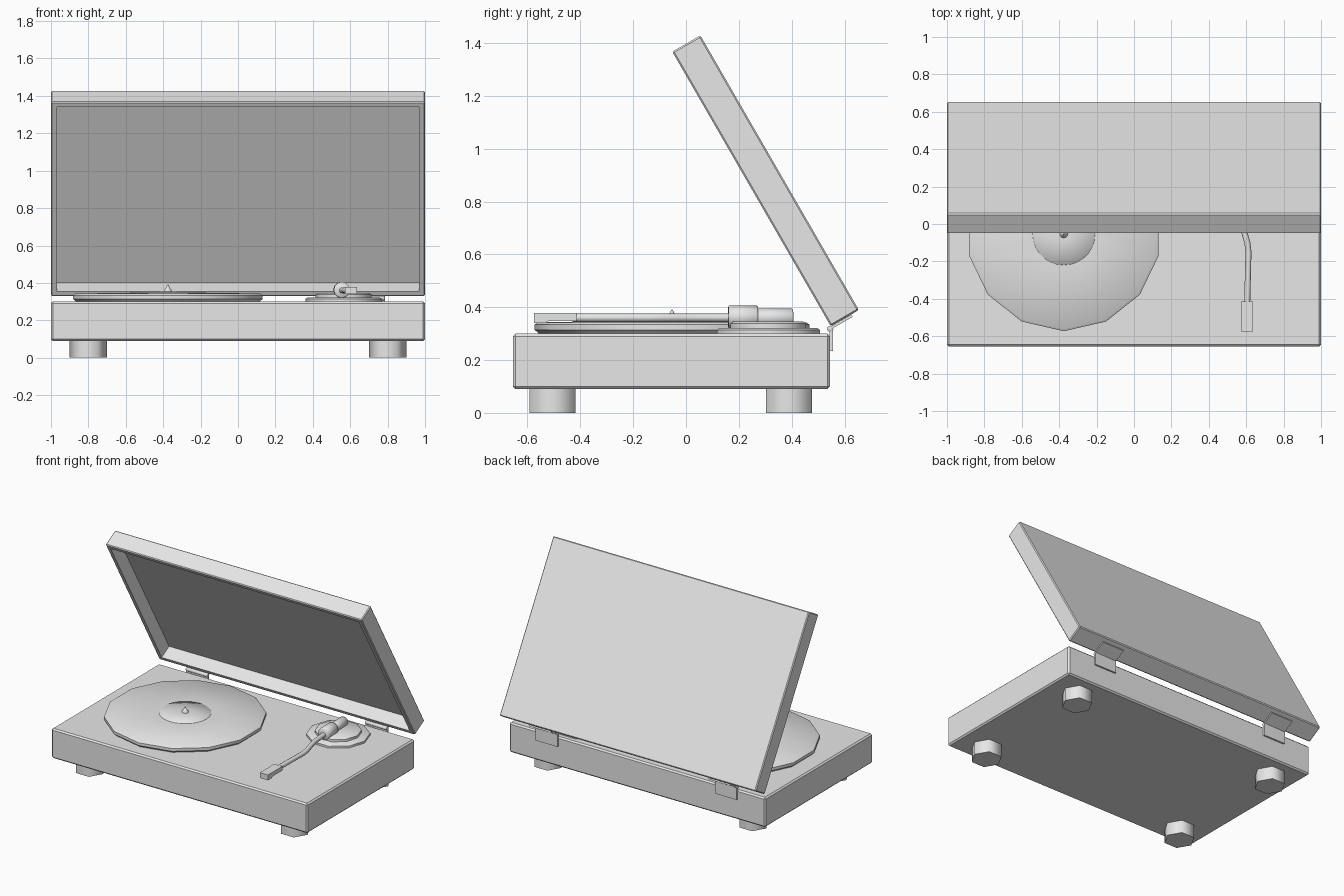
import bpy, bmesh
from math import pi, sin, cos, radians
from mathutils import Vector, Matrix

cube = bpy.data.objects.get("Cube")
if cube:
    bpy.data.objects.remove(cube, do_unlink=True)

grey = bpy.data.materials.new("plain grey")
grey.use_nodes = True
grey.diffuse_color = (0.8, 0.8, 0.8, 1)
grey.node_tree.nodes["Principled BSDF"].inputs["Base Color"].default_value = (0.8, 0.8, 0.8, 1)


def finish(name, bm, matrix=Matrix(), smooth=False, bevel=0):
    bmesh.ops.recalc_face_normals(bm, faces=bm.faces)
    mesh = bpy.data.meshes.new(name)
    bm.to_mesh(mesh)
    bm.free()
    mesh.materials.append(grey)
    ob = bpy.data.objects.new(name, mesh)
    bpy.context.collection.objects.link(ob)
    ob.matrix_world = matrix
    if bevel:
        mod = ob.modifiers.new("Bevel", "BEVEL")
        mod.width, mod.segments = bevel, 1
    if smooth:
        bpy.ops.object.select_all(action="DESELECT")
        ob.select_set(True)
        bpy.context.view_layer.objects.active = ob
        bpy.ops.object.shade_smooth_by_angle(angle=radians(65 if smooth == "round" else 40))
    return ob


def box(name, centre, size, tilt=0, bevel=0):
    bm = bmesh.new()
    bmesh.ops.create_cube(bm, size=1, matrix=Matrix.Diagonal((*size, 1)))
    return finish(name, bm, Matrix.Translation(centre) @ Matrix.Rotation(tilt, 4, "X"), bevel=bevel)


def lathe(name, profile, sides, matrix, phase=0, smooth="round"):
    """Turn (radius, height) pairs about the local z axis and cap both ends."""
    bm = bmesh.new()
    rings = [[bm.verts.new((r * cos(phase + 2 * pi * k / sides), r * sin(phase + 2 * pi * k / sides), z))
              for k in range(sides)] for r, z in profile]
    for a, b in zip(rings, rings[1:]):
        for k in range(sides):
            n = (k + 1) % sides
            bm.faces.new((a[k], a[n], b[n], b[k]))
    bm.faces.new(rings[0])
    bm.faces.new(rings[-1])
    return finish(name, bm, matrix, smooth)


def rod(name, start, end, radius, sides=12, rim=0.004):
    """Chamfered cylinder between two points."""
    start, end = Vector(start), Vector(end)
    d = end - start
    m = Matrix.Translation(start) @ d.to_track_quat("Z", "Y").to_matrix().to_4x4()
    return lathe(name, [(radius - rim, 0), (radius, rim), (radius, d.length - rim),
                        (radius - rim, d.length)], sides, m)


# Plinth and hexagonal feet
box("plinth", (0, -0.055, 0.195), (2, 1.2, 0.21), bevel=0.01)
for x, side in ((-0.8, "right"), (0.8, "left")):
    for y, end in ((-0.505, "front"), (0.39, "back")):
        lathe(f"{end}_{side}_foot", [(0.1, 0), (0.1, 0.095)], 6, Matrix.Translation((x, y, 0)))

# Platter, disc label and spindle
hub = Matrix.Translation((-0.375, -0.053, 0))
lathe("platter", [(0.5, 0.295), (0.51, 0.306), (0.52, 0.314), (0.52, 0.334), (0.508, 0.343),
                  (0.17, 0.348), (0.02, 0.348)], 14, hub, -pi / 2, smooth=True)
lathe("disc_label", [(0.168, 0.346), (0.165, 0.351), (0.03, 0.353)], 28, hub)
lathe("spindle", [(0.022, 0.35), (0.02, 0.362), (0.012, 0.37), (0.002, 0.392)], 12, hub)

# Tonearm mount
mount = Matrix.Translation((0.565, 0.312, 0))
lathe("tonearm_plate", [(0.205, 0.295), (0.205, 0.314), (0.195, 0.321)], 10, mount, smooth=True)
lathe("tonearm_turret", [(0.15, 0.318), (0.15, 0.338), (0.14, 0.345)], 10, mount, smooth=True)

# Tonearm tube, swept along a bent path
curve = bpy.data.curves.new("tonearm_tube", "CURVE")
curve.dimensions = "3D"
curve.bevel_depth, curve.bevel_resolution, curve.use_fill_caps = 0.016, 2, True
path = [(0.605, -0.43), (0.612, -0.15), (0.606, -0.1), (0.586, -0.03), (0.57, 0.03), (0.555, 0.18)]
spline = curve.splines.new("POLY")
spline.points.add(len(path) - 1)
for p, (x, y) in zip(spline.points, path):
    p.co = (x, y, 0.36, 1)
curve.materials.append(grey)
bpy.context.collection.objects.link(bpy.data.objects.new("tonearm_tube", curve))

# Headshell, pivot housing and counterweight
bm = bmesh.new()
outline = [(-0.575, 0.34), (-0.535, 0.34), (-0.52, 0.348), (-0.415, 0.348), (-0.415, 0.378), (-0.575, 0.378)]
face = bm.faces.new([bm.verts.new((0.573, y, z)) for y, z in outline])
new = bmesh.ops.extrude_face_region(bm, geom=[face])["geom"]
bmesh.ops.translate(bm, vec=(0.064, 0, 0), verts=[v for v in new if isinstance(v, bmesh.types.BMVert)])
finish("headshell", bm)
rod("pivot_housing", (0.555, 0.16, 0.363), (0.552, 0.272, 0.363), 0.043)
rod("counterweight", (0.552, 0.265, 0.361), (0.545, 0.405, 0.361), 0.034)

# Open lid: local y runs up the lid, local z runs from the opening to the outer face
bm = bmesh.new()
bmesh.ops.create_cube(bm, size=1, matrix=Matrix.Translation((0, 0.6, 0.0615)) @ Matrix.Diagonal((2, 1.2, 0.123, 1)))
bmesh.ops.bevel(bm, geom=bm.edges[:], offset=0.006, segments=1, affect="EDGES")
bm.normal_update()
opening = min(bm.faces, key=lambda f: f.calc_center_median().z)
bmesh.ops.inset_region(bm, faces=[opening], thickness=0.036)
floor = bmesh.ops.extrude_face_region(bm, geom=[opening])["geom"]
if opening.is_valid:
    bm.faces.remove(opening)
bmesh.ops.translate(bm, vec=(0, 0, 0.095), verts=[v for v in floor if isinstance(v, bmesh.types.BMVert)])
up = Vector((0, -0.5, 0.866)).normalized()
out = Vector((0, 0.866, 0.5)).normalized()
basis = Matrix((Vector((1, 0, 0)), up, out)).transposed().to_4x4()
lid = Matrix.Translation((0, 0.548, 0.328)) @ basis
finish("lid", bm, lid)

# Hinges: a plate on the plinth back and a leaf under the lid
for x, side in ((-0.7, "right"), (0.7, "left")):
    box(f"{side}_hinge_plate", (x, 0.55, 0.277), (0.17, 0.014, 0.085))
    box(f"{side}_hinge_leaf", (x, 0.585, 0.343), (0.17, 0.1, 0.01), tilt=radians(30))
    rod(f"{side}_hinge_pin", (x - 0.085, 0.546, 0.318), (x + 0.085, 0.546, 0.318), 0.012, 8, 0.002)
